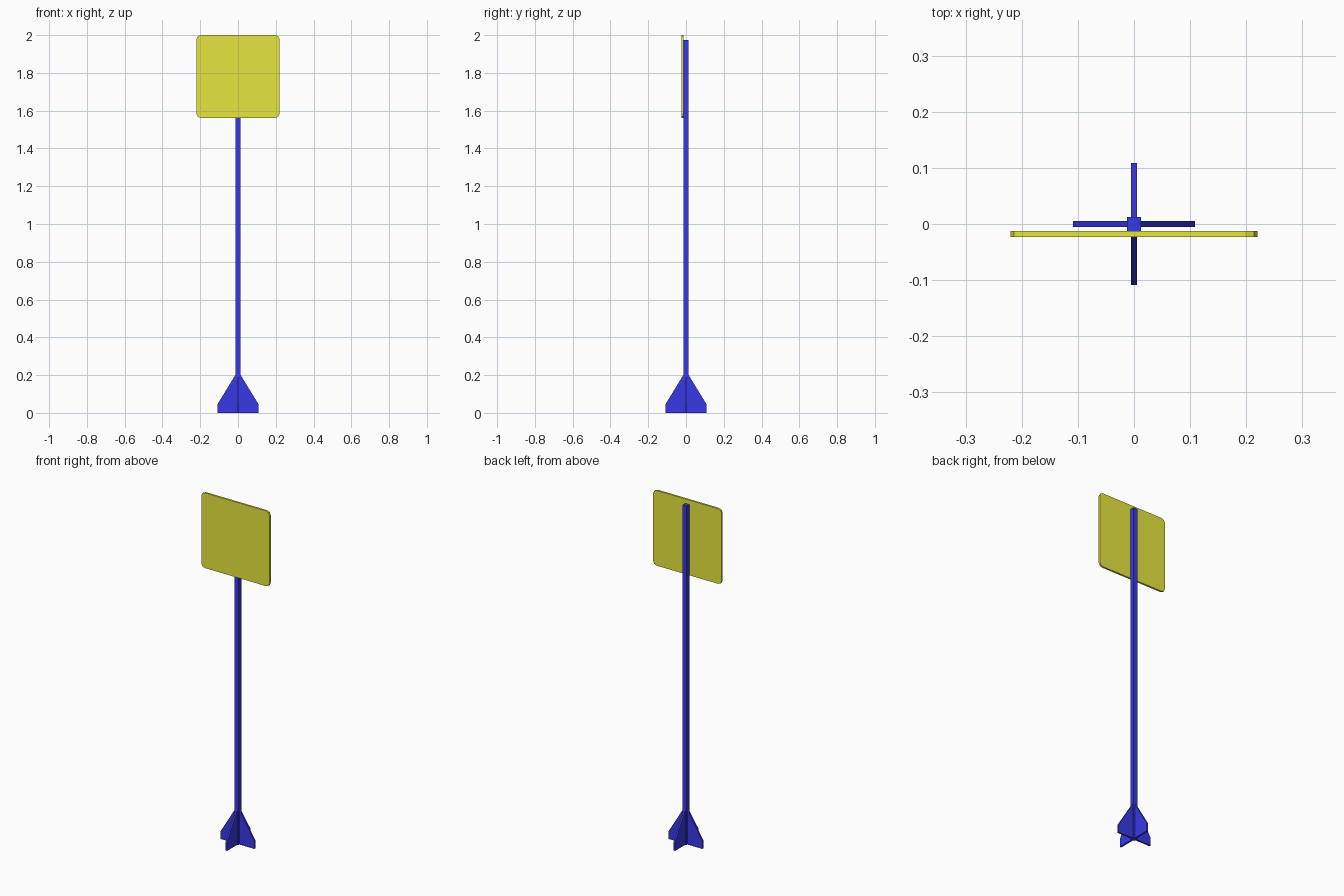
import bpy, bmesh, math
from mathutils import Matrix

if "Cube" in bpy.data.objects:
    bpy.data.objects.remove(bpy.data.objects["Cube"])


def material(name, color):
    m = bpy.data.materials.new(name)
    m.diffuse_color = color
    m.use_nodes = True
    m.node_tree.nodes["Principled BSDF"].inputs["Base Color"].default_value = m.diffuse_color
    return m


BLUE = material("blue_paint", (0.04, 0.04, 0.8, 1))
YELLOW = material("yellow_paint", (0.8, 0.8, 0.05, 1))


def extruded(name, outline, y0, y1, mat, angle=0.0):
    """Extrude an (x, z) outline from y0 to y1, then turn it about z."""
    bm = bmesh.new()
    face = bm.faces.new([bm.verts.new((x, y0, z)) for x, z in outline])
    ext = bmesh.ops.extrude_face_region(bm, geom=[face])
    verts = [v for v in ext["geom"] if isinstance(v, bmesh.types.BMVert)]
    bmesh.ops.translate(bm, verts=verts, vec=(0, y1 - y0, 0))
    bmesh.ops.recalc_face_normals(bm, faces=bm.faces)
    bmesh.ops.transform(bm, matrix=Matrix.Rotation(angle, 4, "Z"), verts=bm.verts)
    mesh = bpy.data.meshes.new(name)
    bm.to_mesh(mesh)
    bm.free()
    mesh.materials.append(mat)
    obj = bpy.data.objects.new(name, mesh)
    bpy.context.collection.objects.link(obj)
    return obj


def rounded_rect(x, z0, z1, r, steps=2):
    pts = []
    corners = [(x - r, z1 - r), (-x + r, z1 - r), (-x + r, z0 + r), (x - r, z0 + r)]
    for i, (cx, cz) in enumerate(corners):
        for s in range(steps + 1):
            a = math.radians(90) * (i + s / steps)
            pts.append((cx + r * math.cos(a), cz + r * math.sin(a)))
    return pts


# Square post
P = 0.0125
extruded("post", [(-P, 0), (P, 0), (P, 1.975), (-P, 1.975)], -P, P, BLUE)

# Four tapered base fins
fin = [(P, 0), (0.1085, 0), (0.1085, 0.046), (P, 0.203)]
for i in range(4):
    extruded(f"base_fin_{i + 1}", fin, -0.005, 0.005, BLUE, math.radians(90 * i))

# Sign panel with rounded corners, on the front of the post
extruded("sign_panel", rounded_rect(0.22, 1.562, 2.0, 0.022), -0.0235, -P, YELLOW)
